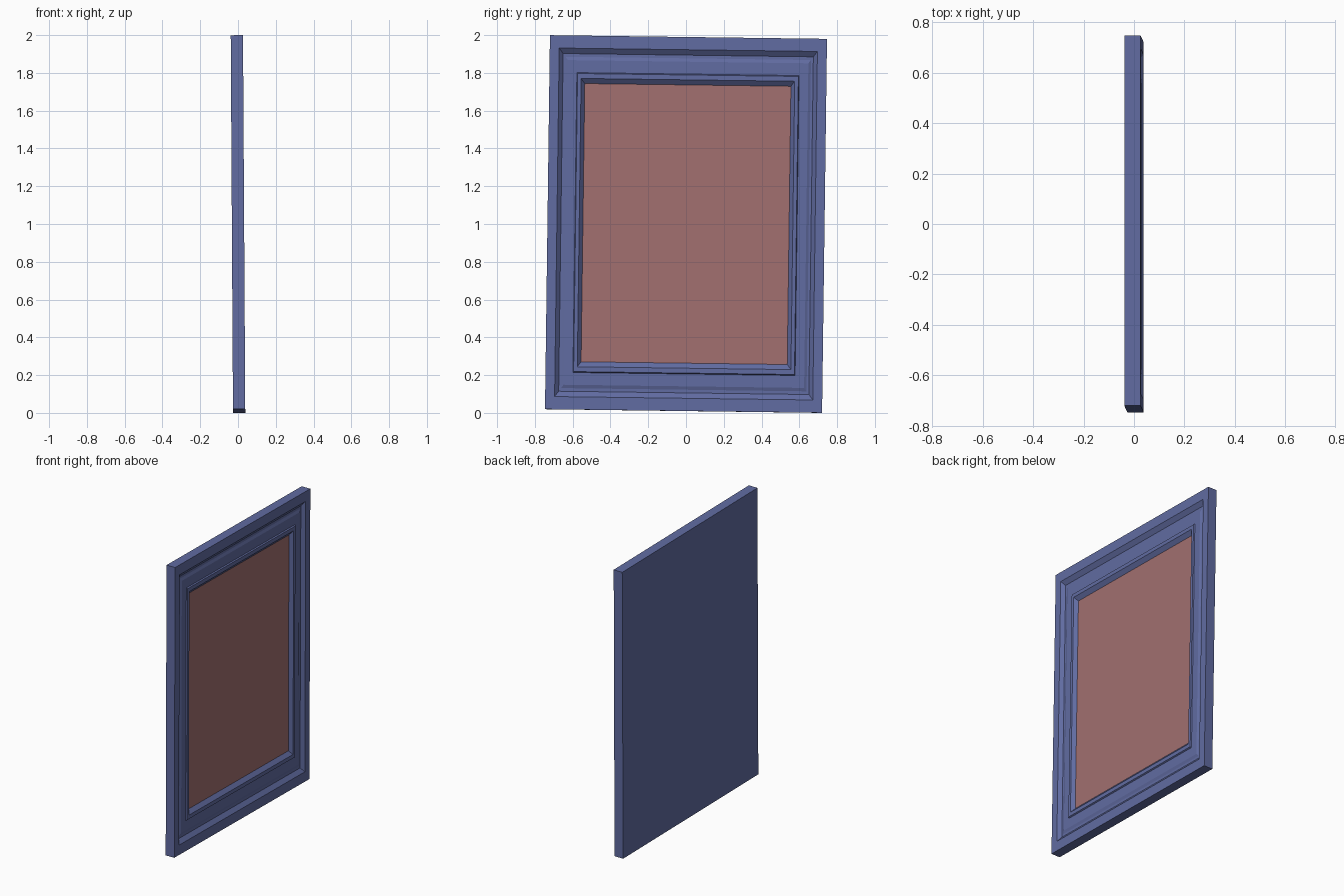
import bpy
import bmesh
from mathutils import Matrix, Vector

if "Cube" in bpy.data.objects:
    bpy.data.objects.remove(bpy.data.objects["Cube"])

W, H, T = 1.467, 1.98, 0.065          # width (y), height (z), thickness (x)
FRONT = T / 2

# Moulding profile: (fraction of outer size, depth below the front rim)
PROFILE = [(1.0, T), (1.0, 0.0), (0.932, 0.0), (0.903, 0.022), (0.886, 0.022),
           (0.868, 0.016), (0.802, 0.016), (0.797, 0.008), (0.771, 0.008),
           (0.744, 0.030)]

# The whole picture hangs very slightly crooked and leans back
TILT = Matrix.Rotation(-0.0060, 4, 'Y') @ Matrix.Rotation(-0.0132, 4, 'X')


def ring(bm, s, depth):
    """Rectangle of four vertices facing +x."""
    return [bm.verts.new((FRONT - depth, y * s * W / 2, z * s * H / 2))
            for y, z in ((-1, -1), (1, -1), (1, 1), (-1, 1))]


def material(name, colour):
    mat = bpy.data.materials.new(name)
    mat.diffuse_color = colour
    mat.use_nodes = True
    mat.node_tree.nodes["Principled BSDF"].inputs["Base Color"].default_value = mat.diffuse_color
    return mat


def finish(bm, name, mat, lift):
    bm.transform(Matrix.Translation((0, 0, lift)) @ TILT)
    mesh = bpy.data.meshes.new(name)
    bm.to_mesh(mesh)
    bm.free()
    mesh.materials.append(mat)
    obj = bpy.data.objects.new(name, mesh)
    bpy.context.collection.objects.link(obj)
    return obj


# Lift so the lowest corner touches the floor
corners = [TILT @ Vector((x, y, z)) for x in (-T / 2, T / 2)
           for y in (-W / 2, W / 2) for z in (-H / 2, H / 2)]
lift = -min(c.z for c in corners)

# Frame: profile loops joined by mitred strips, closed at the back
bm = bmesh.new()
rings = [ring(bm, s, d) for s, d in PROFILE]
for a, b in zip(rings, rings[1:]):
    for i in range(4):
        j = (i + 1) % 4
        bm.faces.new((a[i], a[j], b[j], b[i]))
bm.faces.new(list(reversed(rings[0])))
finish(bm, "picture_frame", material("frame_blue", (0.12, 0.15, 0.36, 1)), lift)

# Canvas filling the opening
bm = bmesh.new()
bm.faces.new(ring(bm, *PROFILE[-1]))
finish(bm, "canvas", material("canvas_red", (0.36, 0.16, 0.16, 1)), lift)
